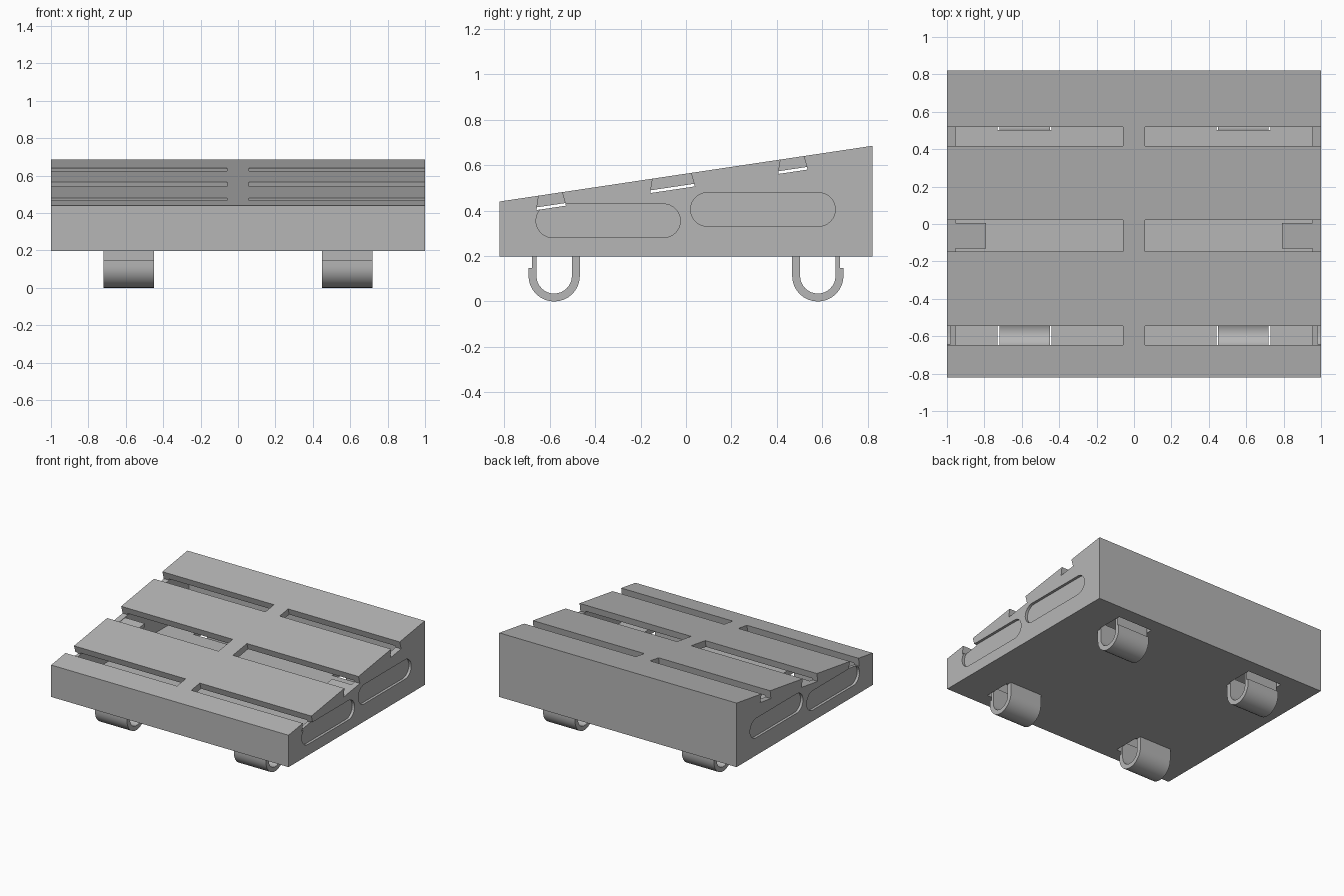
import bpy, bmesh, math

cube = bpy.data.objects.get("Cube")
if cube:
    bpy.data.objects.remove(cube, do_unlink=True)

gray = bpy.data.materials.new("plain_gray")
gray.use_nodes = True
color = (0.47, 0.47, 0.47, 1)
gray.diffuse_color = color
gray.node_tree.nodes["Principled BSDF"].inputs["Base Color"].default_value = color


def prism(name, profile, x0, x1):
    """Extrude a (y, z) outline along x."""
    bm = bmesh.new()
    face = bm.faces.new([bm.verts.new((x0, y, z)) for y, z in profile])
    new = bmesh.ops.extrude_face_region(bm, geom=[face])["geom"]
    bmesh.ops.translate(bm, vec=(x1 - x0, 0, 0),
                        verts=[v for v in new if isinstance(v, bmesh.types.BMVert)])
    bmesh.ops.recalc_face_normals(bm, faces=bm.faces)
    mesh = bpy.data.meshes.new(name)
    bm.to_mesh(mesh)
    bm.free()
    mesh.materials.append(gray)
    obj = bpy.data.objects.new(name, mesh)
    bpy.context.collection.objects.link(obj)
    return obj


def rect(y0, y1, z0, z1):
    return [(y0, z0), (y1, z0), (y1, z1), (y0, z1)]


def arc(cy, cz, r, a0, a1, n=16):
    angles = [math.radians(a0 + (a1 - a0) * i / n) for i in range(n + 1)]
    return [(cy + r * math.cos(a), cz + r * math.sin(a)) for a in angles]


def cut(target, cutter):
    mod = target.modifiers.new("cut", "BOOLEAN")
    mod.operation, mod.solver, mod.object = "DIFFERENCE", "EXACT", cutter
    bpy.context.view_layer.objects.active = target
    bpy.ops.object.modifier_apply(modifier=mod.name)
    bpy.data.objects.remove(cutter, do_unlink=True)


D, FRONT, BACK, BASE, WALL = 0.82, 0.44, 0.685, 0.197, 0.045


def top_z(y):
    return FRONT + (BACK - FRONT) * (y + D) / (2 * D)


# Hollow wedge-shaped body
body = prism("body", [(-D, BASE), (D, BASE), (D, BACK), (-D, FRONT)], -1, 1)
inner = D - WALL
cut(body, prism("cavity", [(-inner, BASE + WALL), (inner, BASE + WALL),
                           (inner, top_z(inner) - 0.05), (-inner, top_z(-inner) - 0.05)],
                WALL - 1, 1 - WALL))

# Flared slots through the sloping top, open at both sides
for y0, y1 in ((-0.648, -0.545), (-0.147, 0.022), (0.416, 0.518)):
    low, high = y0 - 0.01, y1 + 0.017
    slot = [(low, top_z(low) - 0.062), (high, top_z(high) - 0.062),
            (y1, top_z(y1)), (y1 - 0.01, top_z(y1) + 0.05),
            (y0 + 0.01, top_z(y0) + 0.05), (y0, top_z(y0))]
    for x0, x1 in ((0.06, 1.1), (-1.1, -0.06)):
        cut(body, prism("slot", slot, x0, x1))

# Rounded shallow recesses on both sides
for y0, y1, z in ((-0.66, -0.025, 0.355), (0.02, 0.657, 0.405)):
    r = 0.074
    outline = arc(y1 - r, z, r, -90, 90) + arc(y0 + r, z, r, 90, 270)
    for x0, x1 in ((0.98, 1.1), (-1.1, -0.98)):
        cut(body, prism("recess", outline, x0, x1))

# Floor openings above the clips, then the U-shaped clips themselves
cy, cz, ro, ri = 0.58, 0.113, 0.113, 0.078
clip = ([(cy + ro, 0.147)] + [(cy + 0.098, 0.147), (cy + 0.098, BASE + WALL), (cy + ri, BASE + WALL)]
        + arc(cy, cz, ri, 0, -180)
        + [(cy - ri, BASE + 0.01), (cy - ro, BASE + 0.01)]
        + arc(cy, cz, ro, -180, 0))
for sy, end in ((-1, "front"), (1, "back")):
    for sx, side in ((-1, "right"), (1, "left")):
        a, b = sorted((sx * 0.44, sx * 0.73))
        ya, yb = sorted((sy * 0.502, sy * 0.71))
        cut(body, prism("opening", rect(ya, yb, 0.1, 0.3), a, b))
        obj = prism(f"{end}_{side}_clip", [(sy * y, z) for y, z in clip], a + 0.01, b - 0.01)
        bpy.ops.object.select_all(action="DESELECT")
        obj.select_set(True)
        bpy.context.view_layer.objects.active = obj
        bpy.ops.object.shade_smooth_by_angle(angle=math.radians(30))

# Sloping ledges inside the ends of the middle slots
ya, yb = -0.13, 0.005
ledge = [(ya, top_z(ya) - 0.095), (yb, top_z(yb) - 0.095),
         (yb, top_z(yb) - 0.065), (ya, top_z(ya) - 0.065)]
for side, x0, x1 in (("left", 0.79, 0.96), ("right", -0.96, -0.79)):
    prism(side + "_ledge", ledge, x0, x1)
